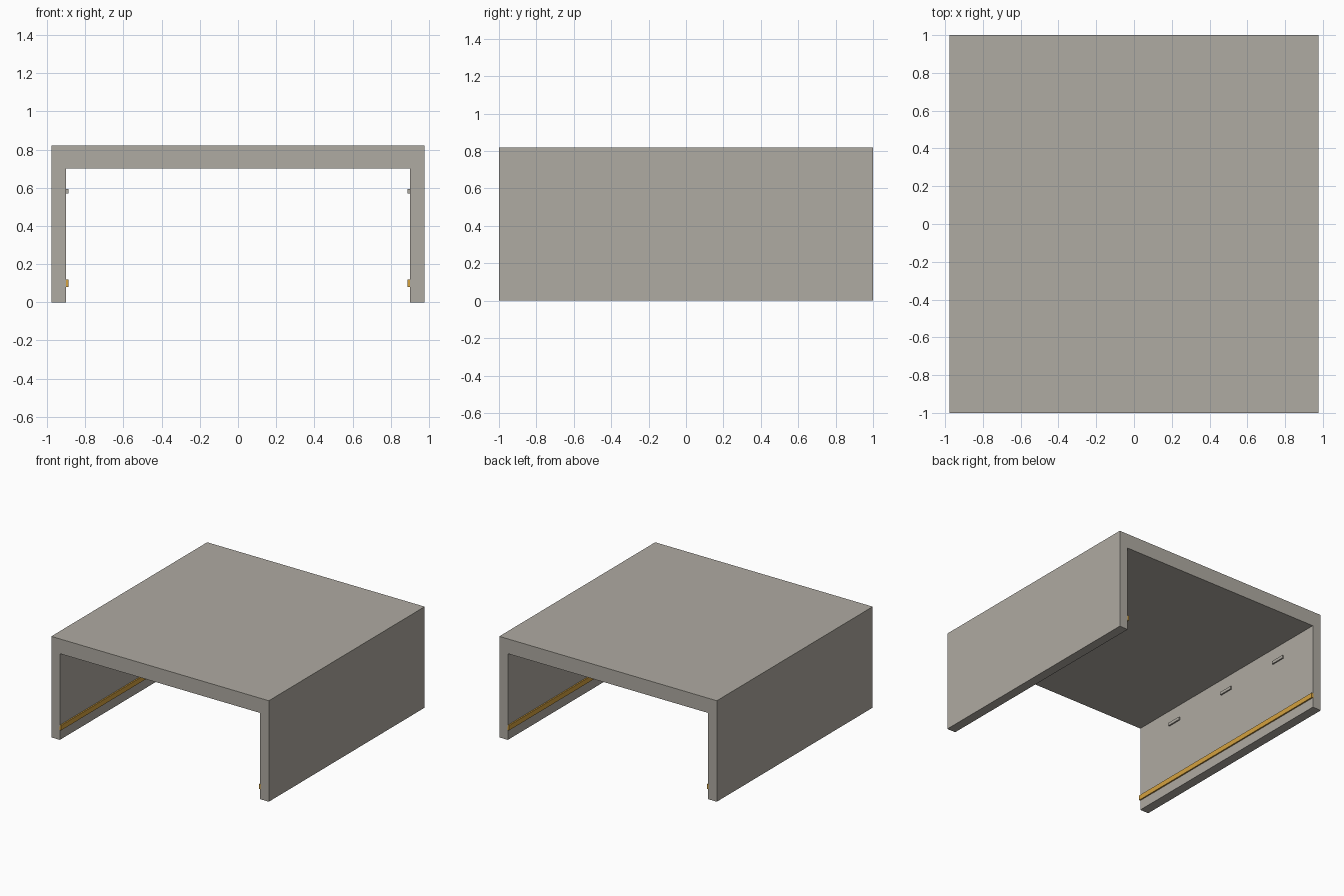
import bpy
import bmesh

cube = bpy.data.objects.get("Cube")
if cube:
    bpy.data.objects.remove(cube, do_unlink=True)

HALF_W, HALF_L, HEIGHT = 0.977, 1.0, 0.82
INNER_W, CEILING = 0.90, 0.70
LEDGE = 0.011  # how far the fittings stand out from the walls


def material(name, rgb):
    mat = bpy.data.materials.new(name)
    mat.use_nodes = True
    mat.diffuse_color = (*rgb, 1)
    mat.node_tree.nodes["Principled BSDF"].inputs["Base Color"].default_value = (*rgb, 1)
    return mat


def extrude_profile(name, profile, y0, y1, mat):
    """Extrude an (x, z) outline along y."""
    bm = bmesh.new()
    face = bm.faces.new([bm.verts.new((x, y0, z)) for x, z in profile])
    geom = bmesh.ops.extrude_face_region(bm, geom=[face])["geom"]
    moved = [v for v in geom if isinstance(v, bmesh.types.BMVert)]
    bmesh.ops.translate(bm, verts=moved, vec=(0, y1 - y0, 0))
    bmesh.ops.recalc_face_normals(bm, faces=bm.faces)
    mesh = bpy.data.meshes.new(name)
    bm.to_mesh(mesh)
    bm.free()
    mesh.materials.append(mat)
    obj = bpy.data.objects.new(name, mesh)
    bpy.context.collection.objects.link(obj)
    return obj


def wall_fitting(name, side, z0, z1, y0, y1, mat):
    """Small block standing out from the inside of one wall."""
    a, b = side * (INNER_W + 0.005), side * (INNER_W - LEDGE)
    return extrude_profile(name, [(a, z0), (b, z0), (b, z1), (a, z1)], y0, y1, mat)


stone = material("warm grey", (0.43, 0.405, 0.36))
gold = material("gold", (0.66, 0.36, 0.05))

# Shell: roof and two side walls in one piece
half = [(HALF_W, HEIGHT), (HALF_W, 0), (INNER_W, 0), (INNER_W, CEILING)]
outline = half + [(-x, z) for x, z in reversed(half)]
extrude_profile("shell", outline, -HALF_L, HALF_L, stone)

for side, label in ((1, "left"), (-1, "right")):
    # Long strip low on the wall
    wall_fitting(f"{label}_strip", side, 0.08, 0.12, -HALF_L, HALF_L, gold)
    # Three short blocks high on the wall
    for i, y in enumerate((-0.6, 0, 0.6)):
        wall_fitting(f"{label}_block_{i + 1}", side, 0.57, 0.594, y - 0.06, y + 0.06, stone)
